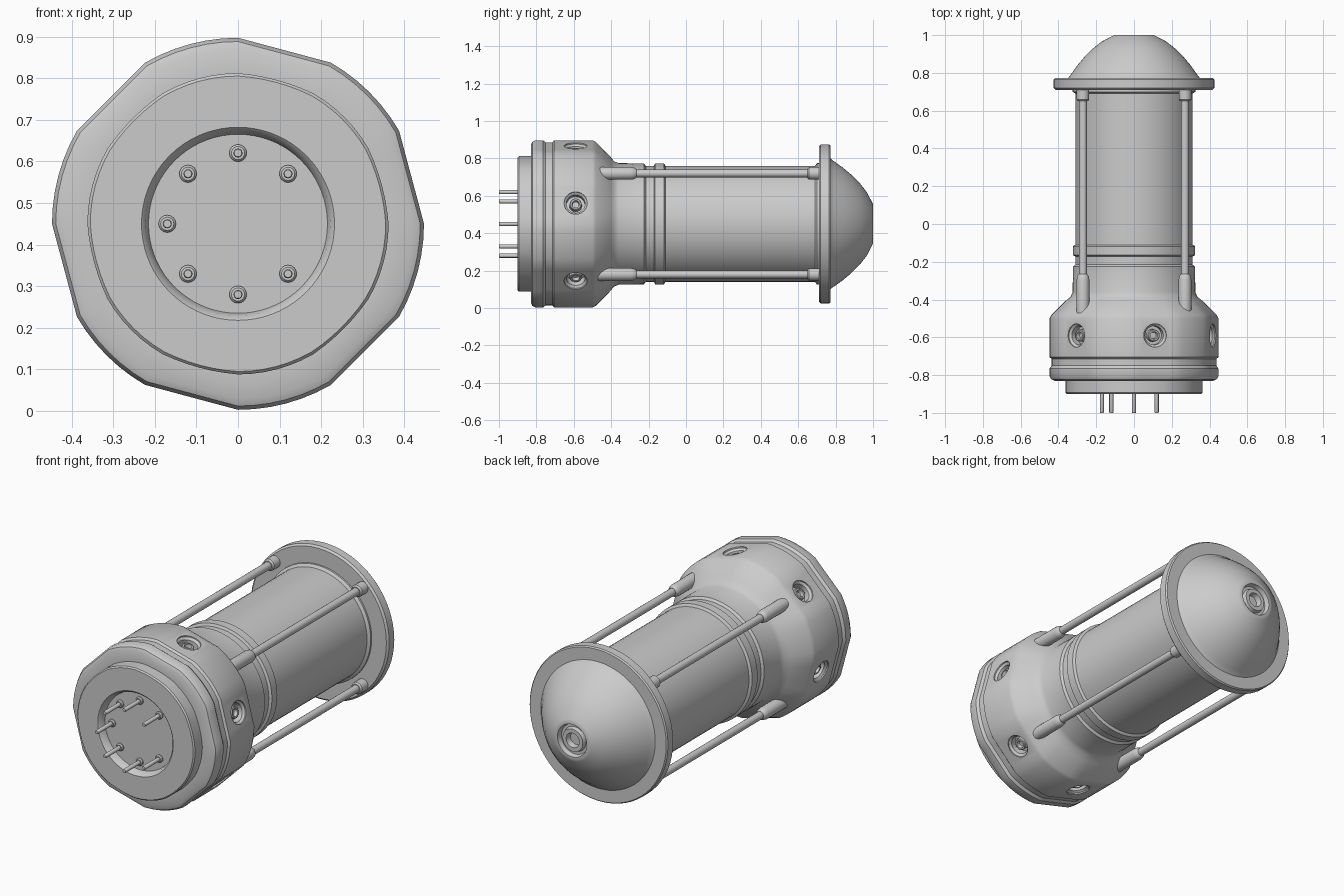
import bpy, bmesh
from math import sin, cos, radians, pi
from mathutils import Vector, Matrix

cube = bpy.data.objects.get("Cube")
if cube:
    bpy.data.objects.remove(cube)

AXIS_Z = 0.45
grey = bpy.data.materials.new("plain grey")
grey.use_nodes = True
grey.diffuse_color = (0.6, 0.6, 0.6, 1)
bsdf = next(n for n in grey.node_tree.nodes if n.type == 'BSDF_PRINCIPLED')
bsdf.inputs["Base Color"].default_value = (0.6, 0.6, 0.6, 1)
bsdf.inputs["Roughness"].default_value = 0.6


def smooth(ob, angle=32):
    bpy.ops.object.select_all(action='DESELECT')
    ob.select_set(True)
    bpy.context.view_layer.objects.active = ob
    bpy.ops.object.shade_smooth_by_angle(angle=radians(angle))


def flat_factor(a, r):
    """Flatten the wide part of the shell around each of the six ports."""
    d = (a % (pi / 3)) - pi / 12
    if abs(d) > pi / 12:
        return 1
    amount = min(1, max(0, (r - 0.33) / 0.1))
    return 1 + amount * (cos(pi / 12) / cos(d) - 1)


def lathe(name, profile, seg=48, matrix=Matrix.Translation((0, 0, AXIS_Z)), flats=False):
    """Spin (radius, y) points around the y axis; ends on the axis close it."""
    bm = bmesh.new()
    rings = []
    for r, y in profile:
        if r == 0:
            rings.append([bm.verts.new((0, y, 0))] * seg)
            continue
        ring = []
        for i in range(seg):
            a = 2 * pi * i / seg
            k = r * (flat_factor(a, r) if flats else 1)
            ring.append(bm.verts.new((k * cos(a), y, k * sin(a))))
        rings.append(ring)
    for p, q in zip(rings, rings[1:]):
        for i in range(seg):
            j = (i + 1) % seg
            bm.faces.new(dict.fromkeys((p[i], p[j], q[j], q[i])))
    bmesh.ops.recalc_face_normals(bm, faces=bm.faces)
    me = bpy.data.meshes.new(name)
    bm.to_mesh(me)
    bm.free()
    me.materials.append(grey)
    ob = bpy.data.objects.new(name, me)
    bpy.context.collection.objects.link(ob)
    ob.matrix_world = matrix
    smooth(ob)
    return ob


def around(radius, degrees, y=0):
    """Frame at a point on a circle about the main axis, still facing along y."""
    a = radians(degrees)
    return Matrix.Translation((radius * cos(a), y, AXIS_Z + radius * sin(a)))


def outward(degrees, y):
    """Frame on the main axis whose local y points radially outward."""
    a = radians(degrees)
    turn = Vector((0, 1, 0)).rotation_difference(Vector((cos(a), 0, sin(a))))
    return Matrix.Translation((0, y, AXIS_Z)) @ turn.to_matrix().to_4x4()


# Base shell: recessed socket face, front disc, grooved rim, wide body, shoulder
base = lathe("base_shell", [
    (0, -0.86), (0.215, -0.86), (0.222, -0.89), (0.232, -0.9),
    (0.355, -0.9), (0.362, -0.893), (0.362, -0.83),
    (0.42, -0.83), (0.438, -0.822), (0.447, -0.805),
    (0.447, -0.765), (0.436, -0.75), (0.436, -0.715), (0.447, -0.705),
    (0.447, -0.5), (0.438, -0.482), (0.36, -0.405), (0.335, -0.385),
    (0.325, -0.36), (0.323, -0.225), (0.31, -0.215), (0, -0.215)], 72, flats=True)

# Round ports in the wide body, each with a stepped seat and hollow stud
for n in range(6):
    frame = outward(15 + 60 * n, -0.59)
    cutter = lathe("port_cutter", [(0, 0.375), (0.05, 0.375), (0.05, 0.415), (0.062, 0.425),
                                   (0.062, 0.5), (0, 0.5)], 24, frame)
    cut = base.modifiers.new("port", 'BOOLEAN')
    cut.operation = 'DIFFERENCE'
    cut.solver = 'EXACT'
    cut.object = cutter
    bpy.context.view_layer.update()
    bpy.context.view_layer.objects.active = base
    bpy.ops.object.modifier_apply(modifier=cut.name)
    bpy.data.objects.remove(cutter)
    lathe(f"port_stud_{n + 1}", [(0, 0.37), (0.034, 0.37), (0.032, 0.407), (0.028, 0.41),
                                 (0.02, 0.41), (0.017, 0.39), (0, 0.39)], 20, frame)
smooth(base)

# Main tube with a raised band
lathe("main_tube", [(0, -0.23), (0.31, -0.23), (0.31, -0.172), (0.324, -0.165), (0.324, -0.118),
                    (0.31, -0.11), (0.31, 0.69), (0.325, 0.7), (0.325, 0.72), (0, 0.72)], 64)

# End flange
lathe("end_flange", [(0, 0.71), (0.415, 0.71), (0.425, 0.72), (0.425, 0.765),
                     (0.419, 0.772), (0, 0.772)], 64)

# Dome with a nested ring recess at its tip
lathe("end_dome", [(0, 0.765), (0.36, 0.765), (0.344, 0.778), (0.332, 0.795), (0.3, 0.84),
                   (0.262, 0.885), (0.217, 0.93), (0.168, 0.968), (0.115, 0.995), (0.105, 1),
                   (0.09, 1), (0.083, 0.975), (0.068, 0.975), (0.062, 0.995), (0.04, 0.995),
                   (0.034, 0.965), (0, 0.965)], 64)

# Four tie rods with end sockets
for n in range(4):
    frame = around(0.382, 45 + 90 * n)
    lathe(f"tie_rod_{n + 1}", [(0, -0.35), (0.021, -0.35), (0.021, 0.71), (0, 0.71)], 16, frame)
    lathe(f"lower_socket_{n + 1}", [(0, -0.47), (0.034, -0.47), (0.034, -0.295), (0.03, -0.275),
                                    (0.022, -0.265), (0, -0.265)], 20, frame)
    lathe(f"upper_socket_{n + 1}", [(0, 0.65), (0.026, 0.65), (0.033, 0.658), (0.033, 0.715),
                                    (0, 0.715)], 20, frame)

# Seven contact pins with collars, leaving one keyed gap
for n in range(1, 8):
    frame = around(0.17, 45 * n)
    lathe(f"contact_pin_{n}", [(0, -1), (0.009, -1), (0.011, -0.996), (0.011, -0.85),
                               (0, -0.85)], 12, frame)
    lathe(f"pin_collar_{n}", [(0, -0.872), (0.016, -0.872), (0.021, -0.866), (0.021, -0.85),
                              (0, -0.85)], 16, frame)
